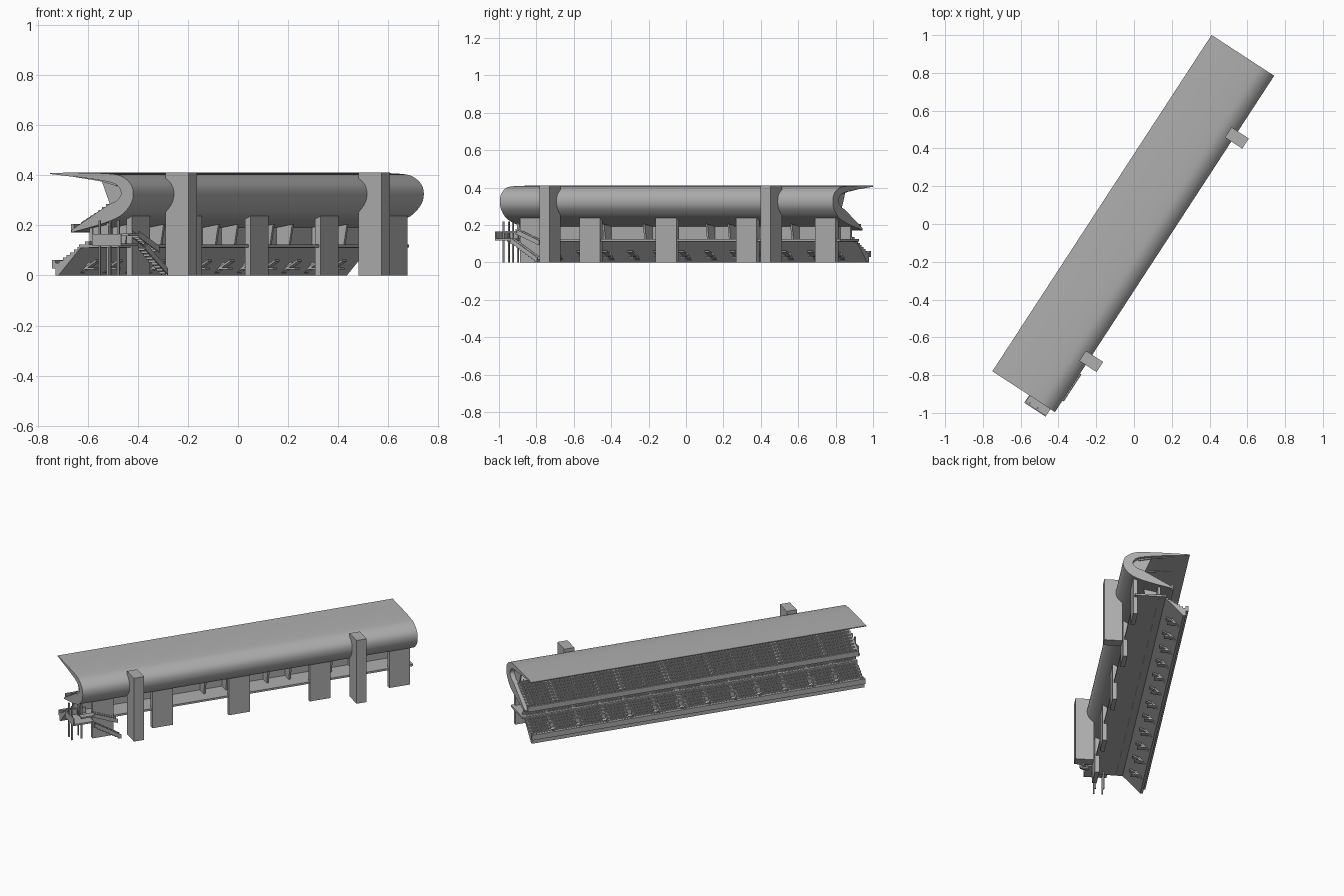
import bpy, bmesh, math
from mathutils import Vector

if "Cube" in bpy.data.objects:
    bpy.data.objects.remove(bpy.data.objects["Cube"], do_unlink=True)

TURN = math.radians(56.9)   # the stand lies diagonally
HALF = 1.0625               # half of the stand's length

concrete = bpy.data.materials.new("grey_concrete")
concrete.use_nodes = True
concrete.diffuse_color = (0.43, 0.43, 0.43, 1)
concrete.node_tree.nodes["Principled BSDF"].inputs["Base Color"].default_value = (0.43, 0.43, 0.43, 1)


# Helpers: u runs along the stand, v runs across it towards the outside
def finish(bm, name, smooth=False):
    bmesh.ops.recalc_face_normals(bm, faces=bm.faces)
    mesh = bpy.data.meshes.new(name)
    bm.to_mesh(mesh)
    bm.free()
    obj = bpy.data.objects.new(name, mesh)
    bpy.context.collection.objects.link(obj)
    mesh.materials.append(concrete)
    obj.rotation_euler.z = TURN
    if smooth:
        bpy.ops.object.select_all(action='DESELECT')
        obj.select_set(True)
        bpy.context.view_layer.objects.active = obj
        bpy.ops.object.shade_smooth_by_angle(angle=math.radians(35))
    return obj


def add_prism(bm, profile, u0, u1):
    """Extrude a (v, z) outline along the stand."""
    ends = [[bm.verts.new((u, -v, z)) for v, z in profile] for u in (u0, u1)]
    bm.faces.new(ends[0])
    bm.faces.new(ends[1])
    for i in range(len(profile)):
        j = (i + 1) % len(profile)
        bm.faces.new((ends[0][i], ends[0][j], ends[1][j], ends[1][i]))


def add_box(bm, u0, u1, v0, v1, z0, z1):
    add_prism(bm, [(v0, z0), (v1, z0), (v1, z1), (v0, z1)], u0, u1)


def prism(name, profile, u0=-HALF, u1=HALF, smooth=False):
    bm = bmesh.new()
    add_prism(bm, profile, u0, u1)
    return finish(bm, name, smooth)


def boxes(name, *dims):
    bm = bmesh.new()
    for d in dims:
        add_box(bm, *d)
    return finish(bm, name)


def curve(points, steps=5):
    """Smooth path through the points."""
    p = [Vector(q) for q in points]
    p = [2 * p[0] - p[1]] + p + [2 * p[-1] - p[-2]]
    out = []
    for i in range(1, len(p) - 2):
        a, b, c, d = p[i - 1:i + 3]
        for k in range(steps):
            t = k / steps
            out.append(0.5 * (2 * b + (c - a) * t + (2 * a - 5 * b + 4 * c - d) * t * t
                              + (3 * b - a - 3 * c + d) * t ** 3))
    return [tuple(q) for q in out] + [tuple(points[-1])]


def terrace(v0, z0, v1, z1, rows):
    """Stepped outline rising from front to back."""
    out = []
    for i in range(rows):
        z = z0 + (z1 - z0) * i / (rows - 1)
        out += [(v0 + (v1 - v0) * i / rows, z), (v0 + (v1 - v0) * (i + 1) / rows, z)]
    return out


def seats(name, v0, z0, v1, z1, rows, u_end, blocked):
    bm = bmesh.new()
    depth = (v1 - v0) / rows
    count = int(2 * u_end / 0.017)
    for r in range(rows):
        v = v0 + depth * (r + 0.35)
        z = z0 + (z1 - z0) * r / (rows - 1)
        for i in range(count):
            u = -u_end + 0.017 * (i + 0.5)
            if not blocked(u, v):
                add_box(bm, u - 0.006, u + 0.006, v, v + depth * 0.5, z, z + 0.009)
    return finish(bm, name)


# Curved roof shell wrapping round the back and under the upper tier
outer = curve([(-.2025, .41), (-.05, .41), (.08, .406), (.14, .395), (.183, .362),
               (.193, .32), (.178, .28), (.13, .237), (.04, .205), (-.1, .172)])
inner = curve([(.075, .283), (.115, .3), (.135, .33), (.105, .366),
               (0, .385), (-.11, .396), (-.2025, .405)])
prism("roof_shell", outer + [(-.1, .182)] + inner, smooth=True)

# Roof ribs under the canopy
bm = bmesh.new()
for i in range(14):
    u = -1.04 + 0.16 * i
    add_prism(bm, [(-.15, .4), (.02, .384), (.1, .368), (.1, .358), (.02, .377)], u - .004, u + .004)
finish(bm, "roof_ribs")

# End screens between roof and upper tier
for side, name in ((-1, "right_end_screen"), (1, "left_end_screen")):
    u = side * 1.03
    prism(name, [(.065, .28), (.13, .29), (.135, .365), (.02, .388)], u - .004, u + .004)

# Upper tier with fascia, dividers and seats
upper = (-.095, .192, .075, .285, 9)
prism("upper_tier", terrace(*upper) + [(.075, .26), (-.095, .178)], -1.05, 1.04)
boxes("upper_fascia", (-1.055, 1.045, -.108, -.094, .172, .205))
aisles = [-1.0 + 0.143 * i for i in range(15)]
bm = bmesh.new()
for u in aisles:
    add_prism(bm, [(-.094, .19), (.075, .28), (.075, .302), (-.094, .212)], u - .003, u + .003)
finish(bm, "upper_tier_dividers")
seats("upper_seats", *upper, 1.03, lambda u, v: any(abs(u - a) < .011 for a in aisles))

# Lower tier with openings, fascia and seats
lower = (-.18, .05, -.02, .135, 9)
openings = [-0.9 + 0.1636 * i for i in range(12)]
tier = prism("lower_tier", terrace(*lower) + [(-.02, .11), (-.06, .11), (-.165, 0), (-.18, 0)], -1.06, 1.05)
cutter = boxes("opening_cutter", *[(u - .016, u + .016, -.155, -.115, -.05, .3) for u in openings])
cutter.hide_render = True
cutter.hide_viewport = True
cut = tier.modifiers.new("openings", 'BOOLEAN')
cut.object = cutter
cut.solver = 'EXACT'
boxes("lower_fascia", (-1.06, 1.055, -.195, -.179, .028, .062))
seats("lower_seats", *lower, 1.04,
      lambda u, v: any(abs(u - a) < (.026 if -.17 < v < -.11 else .009) for a in openings))

# Access chutes below each opening
bm = bmesh.new()
for u in openings:
    add_prism(bm, [(-.155, .012), (-.08, .055), (-.08, .064), (-.155, .022)], u - .016, u + .016)
    add_box(bm, u - .016, u + .016, -.14, -.09, .024, .032)
finish(bm, "access_chutes")

# Concourse floor, rear wall and cross walls
boxes("concourse_floor", (-HALF, HALF, -.065, .122, .112, .124))
boxes("concourse_wall", (-1.04, 1.04, -.03, -.015, .12, .2))
bm = bmesh.new()
for i in range(6):
    for u in (-1.03 + .4 * i, -.89 + .4 * i):
        if abs(u) < 1.05:
            add_prism(bm, [(-.02, .12), (.045, .12), (.06, .205), (-.02, .19)], u - .006, u + .006)
finish(bm, "concourse_cross_walls")

# Rear wall columns and tall towers
boxes("rear_columns", *[(u - .066, u + .066, .104, .13, 0, .242)
                        for u in (-.908, -.53, -.043, .47, .974)])
for u, name in ((-.733, "right_tower"), (.679, "left_tower")):
    boxes(name, (u - .032, u + .032, .153, .262, 0, .411))

# Stair landing with parapets and posts at the right end
boxes("stair_landing", (-1.11, -.98, .03, .165, .118, .128),
      (-1.11, -1.104, .03, .165, .128, .165),
      (-1.11, -.98, .03, .036, .128, .165),
      (-1.06, -.97, .13, .17, .158, .168))
boxes("landing_posts", *[(u - .004, u + .004, v - .004, v + .004, 0, .22)
                         for u in (-1.095, -1.035) for v in (.055, .105)])


# Stair flights running down along the back
def flight(bm, u0, z0, u1, z1, v0, v1, steps=9):
    for i in range(steps):
        a = u0 + (u1 - u0) * i / steps
        b = u0 + (u1 - u0) * (i + 1) / steps
        z = z0 + (z1 - z0) * (i + 1) / steps
        add_box(bm, a, b, v0, v1, z - .004, z + .006)
    # Sloping side panels
    for v in (v0, v1):
        rows = [[bm.verts.new((u, -(v + s), z + h)) for u, z, h in
                 ((u0, z0, -.008), (u1, z1, -.008), (u1, z1, .018), (u0, z0, .018))]
                for s in (-.002, .002)]
        bm.faces.new(rows[0])
        bm.faces.new(rows[1])
        for i in range(4):
            j = (i + 1) % 4
            bm.faces.new((rows[0][i], rows[0][j], rows[1][j], rows[1][i]))


bm = bmesh.new()
flight(bm, -.98, .16, -.83, .1, .135, .165)
flight(bm, -.99, .115, -.82, .01, .17, .2)
finish(bm, "stair_flights")
